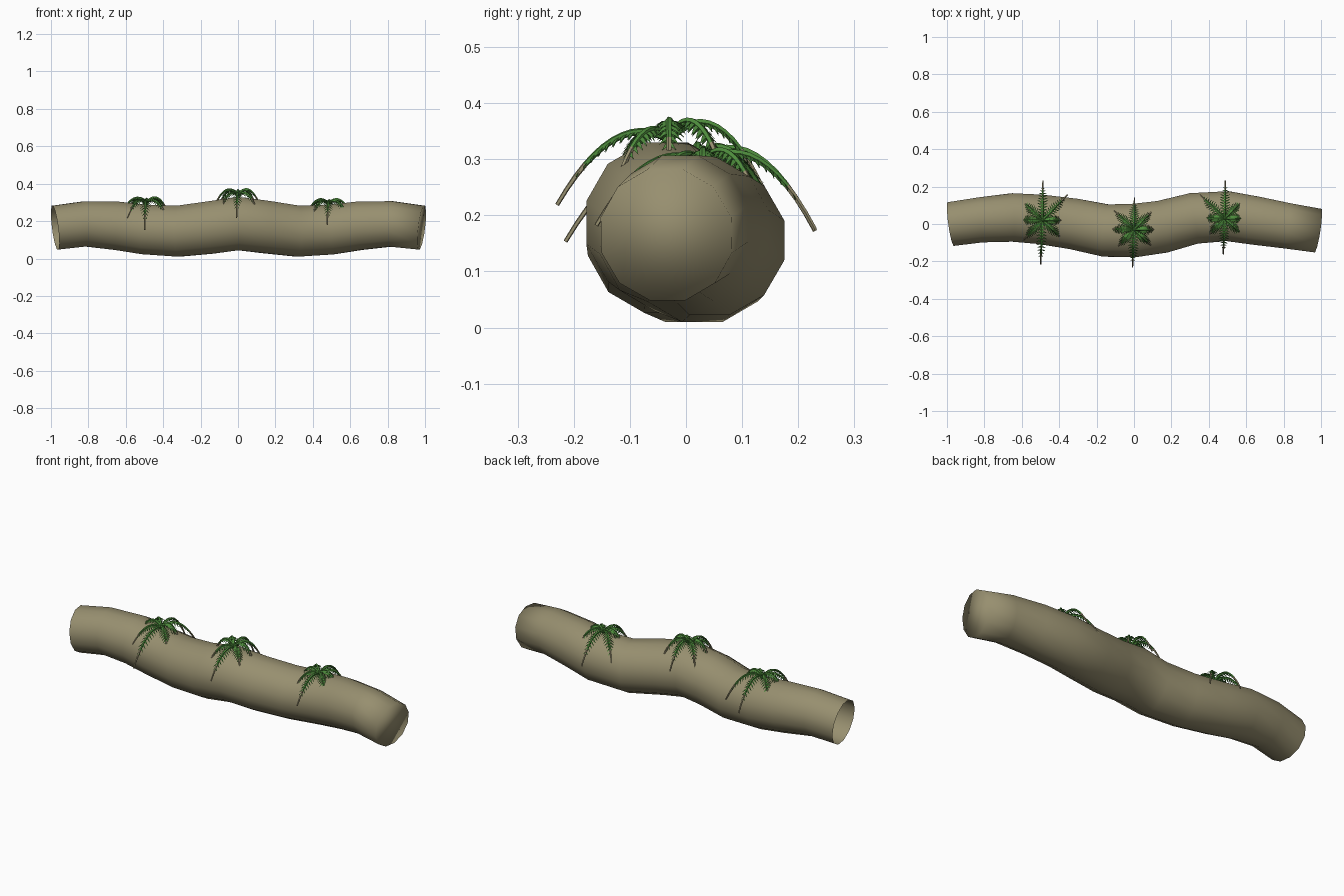
import bpy, bmesh, math
from mathutils import Vector

cube = bpy.data.objects.get("Cube")
if cube:
    bpy.data.objects.remove(cube, do_unlink=True)


def material(name, color):
    mat = bpy.data.materials.new(name)
    mat.use_nodes = True
    mat.diffuse_color = (*color, 1)
    mat.node_tree.nodes["Principled BSDF"].inputs["Base Color"].default_value = (*color, 1)
    return mat


BARK = material("tan bark", (0.31, 0.275, 0.16))
GREEN = material("fern green", (0.075, 0.26, 0.045))
UP = Vector((0, 0, 1))


def finish(bm, name, mats, smooth):
    mesh = bpy.data.meshes.new(name)
    bm.to_mesh(mesh)
    bm.free()
    for mat in mats:
        mesh.materials.append(mat)
    for poly in mesh.polygons:
        poly.use_smooth = smooth
    obj = bpy.data.objects.new(name, mesh)
    bpy.context.collection.objects.link(obj)
    return obj


def tube(bm, path, radii, sides):
    """Sweep a round section along a path; returns rings of verts and rows of faces."""
    rings, rows = [], []
    for i, (p, r) in enumerate(zip(path, radii)):
        tangent = (path[min(i + 1, len(path) - 1)] - path[max(i - 1, 0)]).normalized()
        side = UP.cross(tangent).normalized()
        up = tangent.cross(side)
        angles = [math.tau * (k + 0.5) / sides for k in range(sides)]
        rings.append([bm.verts.new(p + r * (side * math.cos(a) + up * math.sin(a)))
                      for a in angles])
    for a, b in zip(rings, rings[1:]):
        rows.append([bm.faces.new((a[k], a[(k + 1) % sides], b[(k + 1) % sides], b[k]))
                     for k in range(sides)])
    return rings, rows


# Winding log: x, y, z, radius of each ring; closed at +x and open at -x
LOG = [(-.978, 0, .165, .122), (-.82, .022, .185, .125), (-.65, .035, .175, .134),
       (-.5, .025, .155, .137), (-.32, 0, .146, .141), (-.15, -.035, .165, .145),
       (0, -.035, .187, .148), (.15, -.015, .168, .145), (.32, .03, .146, .141),
       (.5, .042, .155, .138), (.65, .018, .175, .134), (.82, -.01, .185, .126),
       (.982, -.035, .165, .122)]
bm = bmesh.new()
rings, _ = tube(bm, [Vector(p[:3]) for p in LOG], [p[3] for p in LOG], 12)
bm.faces.new(rings[-1])
finish(bm, "log", [BARK], True)


def frond(bm, base, angle, reach, rise, fall, steps=12):
    """Arching stem with a bare tan tip and paired drooping leaflets."""
    out = Vector((math.cos(angle), math.sin(angle), 0))
    side = UP.cross(out)

    def at(t):
        return base + out * reach * t + UP * (rise * t - fall * t * t)

    ts = [i / steps for i in range(steps + 1)]
    rings, rows = tube(bm, [at(t) for t in ts], [.008 - .004 * t for t in ts], 5)
    bm.faces.new(rings[-1]).material_index = 1
    for t, row in zip(ts, rows):
        for face in row:
            face.material_index = 1 if t > .74 else 0
    # Leaflets
    pairs = 11
    for i in range(pairs):
        t = .1 + .78 * i / pairs
        p, ahead = at(t), (at(t + .05) - at(t)).normalized()
        length = .03 * math.sin(math.pi * (.22 + .7 * i / pairs))
        for s in (-1, 1):
            tip = p + side * s * length + ahead * length * .4 - UP * length * .45
            mid = p.lerp(tip, .45) + UP * .003
            half = ahead * .0045
            a, b, c, d = (bm.verts.new(v) for v in (p - half, mid - half, tip, mid + half))
            e = bm.verts.new(p + half)
            bm.faces.new((a, b, c, d, e) if s < 0 else (e, d, c, b, a))


def fern(name, base, reaches, lift):
    """Eight fronds, counter-clockwise from +x, around a small bud."""
    bm = bmesh.new()
    base = Vector(base)
    tube(bm, [base + Vector((0.002 * k, 0, h)) for k, h in enumerate((-.015, 0, .018, .024))],
         [.009, .012, .01, .003], 7)
    for k, reach in enumerate(reaches):
        angle = math.tau * k / 8 + .05 * math.sin(3 * k)
        south = math.sin(angle) < -.5
        rise = .11 if south else .16 + lift
        fall = rise + .05 + max(0, reach - .11) * .75
        frond(bm, base, angle, reach, rise, fall)
    finish(bm, name, [GREEN, BARK], False)


fern("fern_right", (-.49, .02, .297), (.12, .19, .21, .16, .14, .15, .235, .15), 0)
fern("fern_middle", (0, -.03, .336), (.12, .14, .17, .15, .13, .13, .2, .13), .02)
fern("fern_left", (.485, .03, .292), (.12, .14, .2, .19, .12, .13, .19, .14), -.02)
